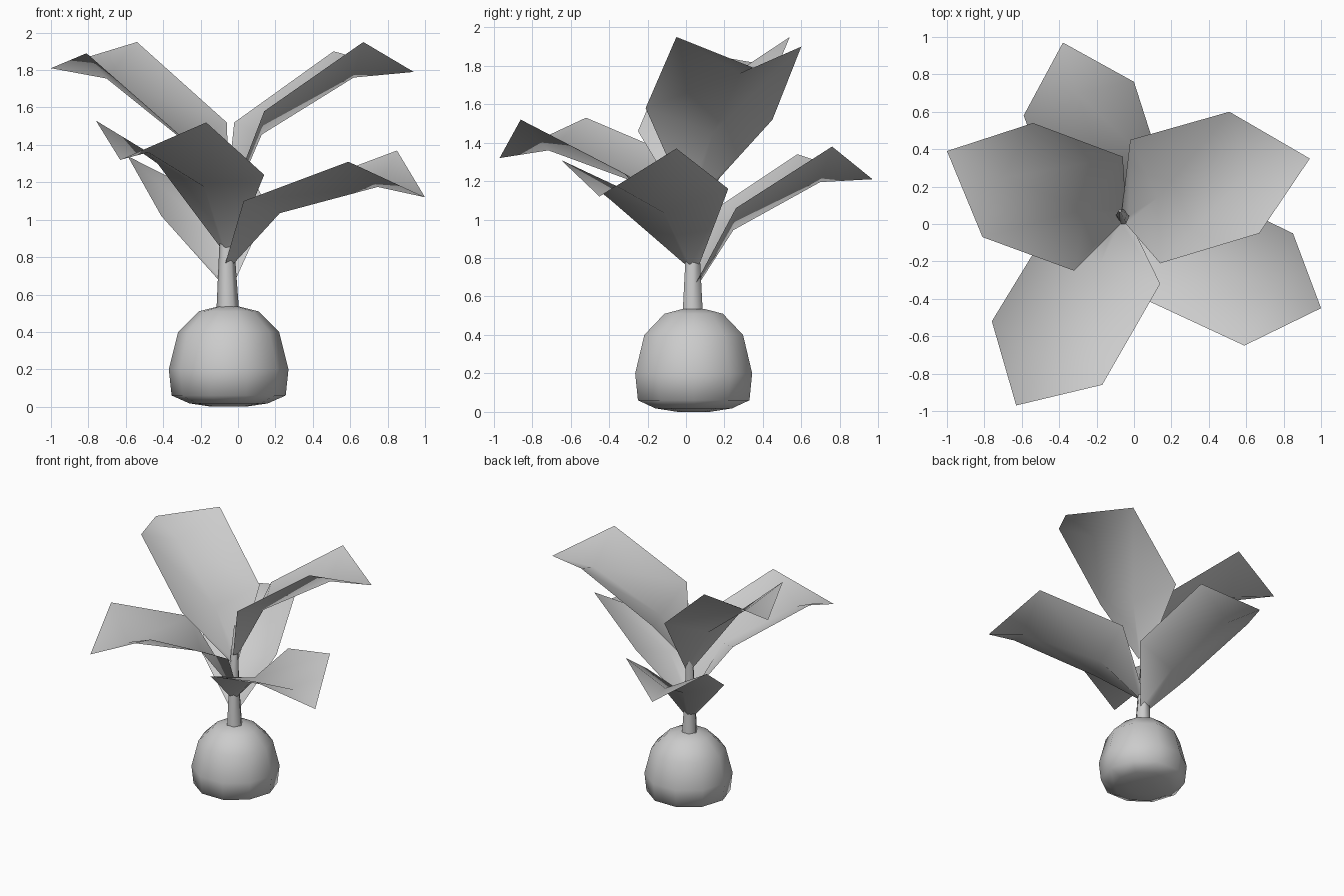
import bpy, math
from mathutils import Vector

if "Cube" in bpy.data.objects:
    bpy.data.objects.remove(bpy.data.objects["Cube"])


def make(name, verts, faces, angle=60):
    me = bpy.data.meshes.new(name)
    me.from_pydata([tuple(v) for v in verts], [], faces)
    me.update()
    ob = bpy.data.objects.new(name, me)
    bpy.context.collection.objects.link(ob)
    bpy.ops.object.select_all(action='DESELECT')
    ob.select_set(True)
    bpy.context.view_layer.objects.active = ob
    bpy.ops.object.shade_smooth_by_angle(angle=math.radians(angle))
    return ob


def lathe(name, rings, n):
    """Closed tube through rings of (x, y, z, radius)."""
    verts = [(x + r * math.cos(2 * math.pi * i / n), y + r * math.sin(2 * math.pi * i / n), z)
             for x, y, z, r in rings for i in range(n)]
    faces = [(k * n + i, k * n + (i + 1) % n, (k + 1) * n + (i + 1) % n, (k + 1) * n + i)
             for k in range(len(rings) - 1) for i in range(n)]
    last = (len(rings) - 1) * n
    faces += [tuple(reversed(range(n))), tuple(range(last, last + n))]
    return make(name, verts, faces)


def leaf(name, base_z, l1, r1, l2, r2, tip):
    """Folded leaf: the midrib sinks below the two raised edges."""
    l1, r1, l2, r2, tip = map(Vector, (l1, r1, l2, r2, tip))
    base = Vector((-0.055, 0.035, base_z))
    out = tip - base
    out.z = 0
    out.normalize()
    side = Vector((-out.y, out.x, 0)) * 0.035
    down = Vector((0, 0, -1))
    m1 = (l1 + r1) / 2 + out * 0.07 + down * 0.095
    m2 = (l2 + r2) / 2 + out * 0.03 + down * 0.165
    verts = [base + side, base + out * 0.03, base - side, l1, m1, r1, l2, m2, r2, tip]
    faces = [(0, 1, 4, 3), (1, 2, 5, 4), (3, 4, 7, 6), (4, 5, 8, 7), (6, 7, 9), (7, 8, 9)]
    make(name, verts, [f[::-1] for f in faces])


# Bulb
cx, cy = -0.05, 0.04
lathe("bulb", [(cx, cy, z, r) for z, r in
               [(0.0, 0.09), (0.018, 0.21), (0.06, 0.305), (0.2, 0.32),
                (0.4, 0.27), (0.51, 0.16), (0.535, 0.06)]], 10)

# Stem
lathe("stem", [(-0.055, 0.035, 0.52, 0.06), (-0.06, 0.035, 0.86, 0.04),
               (-0.065, 0.05, 1.1, 0.03), (-0.075, 0.07, 1.3, 0.008)], 6)

# Leaves, lowest to highest
leaf("back_leaf", 0.66, (-0.41, 0.10, 1.02), (0.16, 0.26, 1.06),
     (-0.59, 0.58, 1.34), (0.0, 0.76, 1.38), (-0.38, 0.97, 1.21))
leaf("right_leaf", 0.76, (0.29, 0.22, 1.16), (0.03, -0.39, 1.10),
     (0.85, -0.05, 1.37), (0.59, -0.65, 1.31), (1.0, -0.45, 1.12))
leaf("front_leaf", 0.84, (0.14, -0.32, 1.24), (-0.43, 0.02, 1.30),
     (-0.17, -0.86, 1.52), (-0.76, -0.52, 1.53), (-0.63, -0.97, 1.32))
leaf("upper_left_leaf", 1.04, (-0.32, -0.25, 1.46), (-0.06, 0.36, 1.52),
     (-0.81, -0.07, 1.89), (-0.54, 0.54, 1.95), (-1.0, 0.39, 1.81))
leaf("upper_right_leaf", 1.1, (-0.02, 0.45, 1.52), (0.14, -0.21, 1.58),
     (0.51, 0.60, 1.90), (0.67, -0.05, 1.95), (0.94, 0.35, 1.79))
